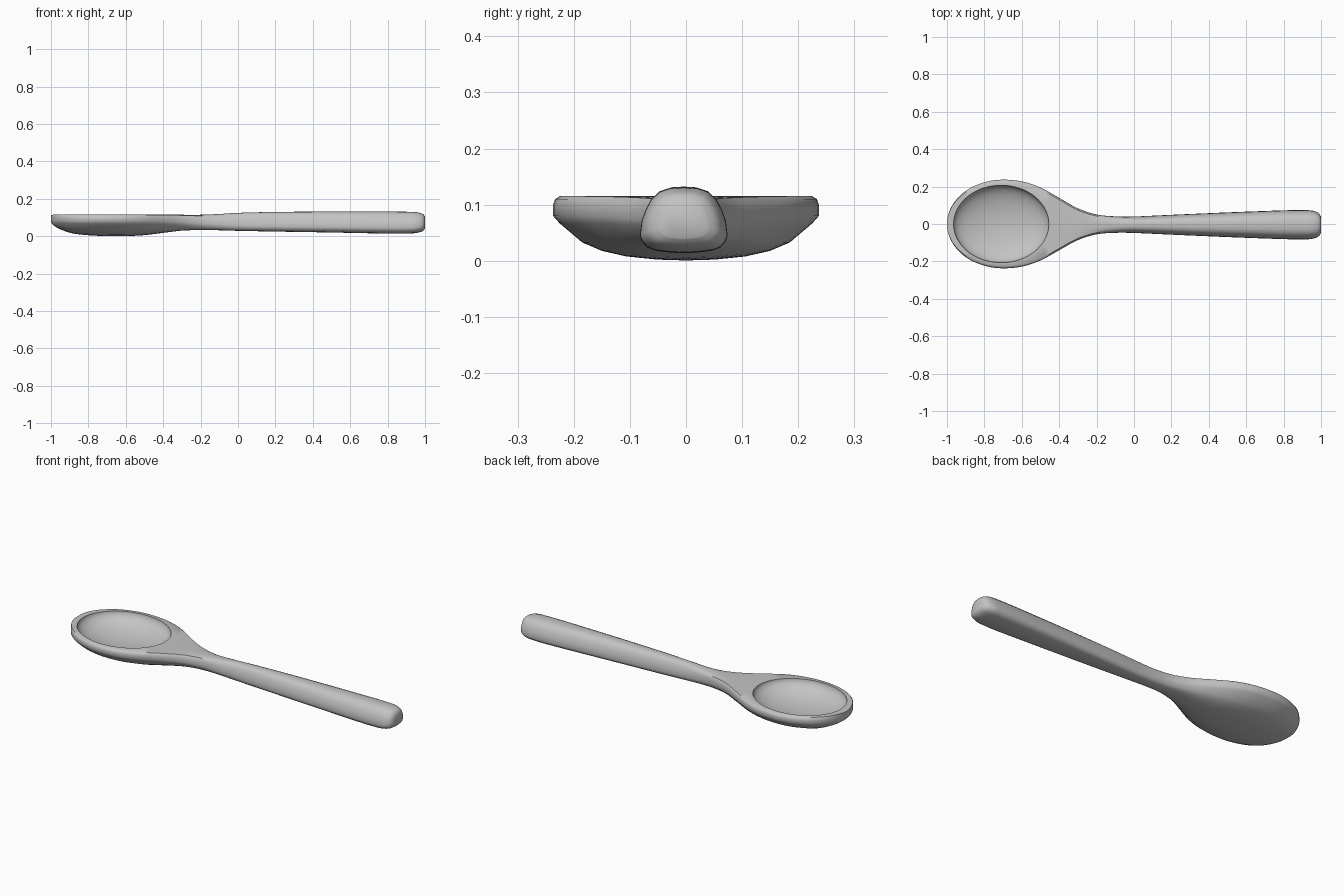
import bpy
import bmesh

if "Cube" in bpy.data.objects:
    bpy.data.objects.remove(bpy.data.objects["Cube"], do_unlink=True)

# Single plain grey material
GREY = (0.55, 0.55, 0.55, 1.0)
mat = bpy.data.materials.new("light grey")
mat.use_nodes = True
mat.diffuse_color = GREY
bsdf = mat.node_tree.nodes["Principled BSDF"]
bsdf.inputs["Base Color"].default_value = GREY
bsdf.inputs["Roughness"].default_value = 0.6

# Half cross-sections (u = share of half width, v = share of height),
# running from bottom centre to the widest line, then up to top centre
BOWL_LOW = [(0, 0), (.22, .02), (.45, .09), (.63, .21), (.78, .4), (.95, .83), (1, 1)]
BOWL_UP = [(1, .55), (.985, .85), (.95, 1), (.6, 1), (.3, 1), (0, 1)]
GRIP_LOW = [(0, 0), (.25, .03), (.5, .09), (.7, .18), (.85, .36), (.96, .7), (1, 1)]
GRIP_UP = [(.96, .3), (.87, .53), (.74, .75), (.55, .91), (.3, .985), (0, 1)]

# Stations: x, half width, bottom z, widest z, top z, bowl-to-grip blend
STATIONS = [
    (-1.0, .02, .072, .082, .112, 0), (-.99, .061, .062, .08, .115, 0),
    (-.97, .103, .047, .08, .115, 0), (-.94, .142, .033, .08, .115, 0),
    (-.9, .177, .019, .08, .115, 0), (-.85, .205, .010, .08, .115, 0),
    (-.78, .228, .004, .08, .115, 0), (-.7, .237, .001, .08, .115, 0),
    (-.6, .228, .001, .08, .115, 0), (-.5, .195, .006, .079, .115, 0),
    (-.4, .14, .018, .077, .115, .1), (-.3, .085, .030, .073, .115, .3),
    (-.2, .053, .033, .068, .115, .55), (-.1, .044, .032, .062, .119, .8),
    (0, .044, .029, .057, .125, 1), (.2, .053, .025, .052, .130, 1),
    (.5, .066, .020, .048, .132, 1), (.8, .077, .014, .045, .132, 1),
    (.9, .078, .014, .045, .131, 1), (.95, .076, .017, .046, .129, 1),
    (.985, .064, .026, .052, .121, 1), (1.0, .043, .040, .060, .107, 1),
]
STEPS = 4


def catmull(p0, p1, p2, p3, t):
    return [.5 * (2 * b + (c - a) * t + (2 * a - 5 * b + 4 * c - d) * t * t
                  + (3 * b - a - 3 * c + d) * t ** 3)
            for a, b, c, d in zip(p0, p1, p2, p3)]


def smooth_stations():
    last = len(STATIONS) - 1
    for i in range(last):
        quad = [STATIONS[min(max(i + k, 0), last)] for k in (-1, 0, 1, 2)]
        for s in range(STEPS):
            yield catmull(*quad, s / STEPS)
    yield STATIONS[-1]


def section(x, w, zb, zm, zt, blend):
    """Closed ring of points across the spoon at x."""
    half = []
    for bowl, grip, lo, hi in ((BOWL_LOW, GRIP_LOW, zb, zm), (BOWL_UP, GRIP_UP, zm, zt)):
        for (bu, bv), (gu, gv) in zip(bowl, grip):
            u = bu + (gu - bu) * blend
            v = bv + (gv - bv) * blend
            half.append((u * w, lo + (hi - lo) * v))
    shift = -.004 * blend
    ring = [(x, y + shift, z) for y, z in half]
    return ring + [(x, -y + shift, z) for y, z in half[-2:0:-1]]


# Spoon body lofted through the sections
bm = bmesh.new()
rings = [[bm.verts.new(p) for p in section(*s)] for s in smooth_stations()]
for a, b in zip(rings, rings[1:]):
    for i in range(len(a)):
        j = (i + 1) % len(a)
        bm.faces.new((a[i], a[j], b[j], b[i]))
bm.faces.new(rings[0])
bm.faces.new(rings[-1])
bmesh.ops.recalc_face_normals(bm, faces=bm.faces)
mesh = bpy.data.meshes.new("spoon")
bm.to_mesh(mesh)
bm.free()
spoon = bpy.data.objects.new("spoon", mesh)
bpy.context.collection.objects.link(spoon)
mesh.materials.append(mat)

# Ellipsoid that hollows the bowl
bpy.ops.mesh.primitive_uv_sphere_add(segments=64, ring_count=33, radius=1,
                                     location=(-.71, 0, .115))
cutter = bpy.context.object
cutter.name = "bowl_cutter"
cutter.scale = (.255, .207, .085)
cutter.hide_render = True
cutter.data.materials.append(mat)

bpy.ops.object.select_all(action='DESELECT')
spoon.select_set(True)
bpy.context.view_layer.objects.active = spoon
hollow = spoon.modifiers.new("hollow", 'BOOLEAN')
hollow.operation = 'DIFFERENCE'
hollow.solver = 'EXACT'
hollow.object = cutter
bpy.ops.object.modifier_apply(modifier=hollow.name)
bpy.data.objects.remove(cutter, do_unlink=True)

# Smooth shading with a crisp inner rim
bpy.ops.object.shade_smooth_by_angle(angle=0.75)
